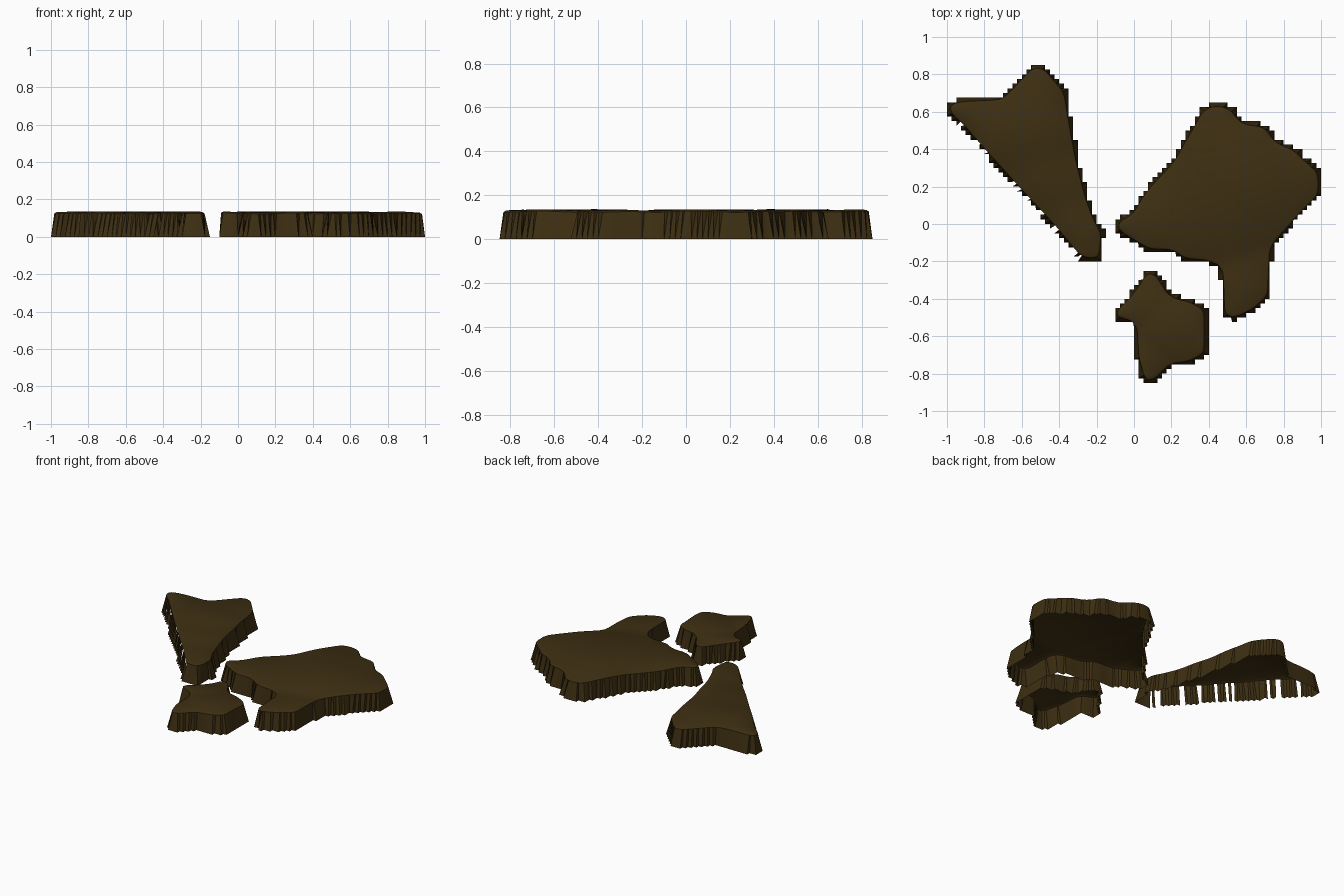
import bpy, bmesh, math, random
from mathutils import Vector

random.seed(4)
cube = bpy.data.objects.get("Cube")
if cube:
    bpy.data.objects.remove(cube, do_unlink=True)

STEP = 0.025      # size of the ragged stair steps along the foot
SPACING = 0.01    # sampling distance along each outline
HEIGHT = 0.132

earth = bpy.data.materials.new("dark_earth")
earth.use_nodes = True
colour = (0.047, 0.028, 0.006, 1)
earth.diffuse_color = colour
shader = earth.node_tree.nodes["Principled BSDF"]
shader.inputs["Base Color"].default_value = colour
shader.inputs["Roughness"].default_value = 0.9


def resample(points):
    """Evenly spaced samples along a closed outline."""
    ring = []
    for i, p in enumerate(points):
        a, b = Vector(p), Vector(points[(i + 1) % len(points)])
        count = max(1, round((b - a).length / SPACING))
        ring += [a.lerp(b, k / count) for k in range(count)]
    return ring


def smooth(ring, reach):
    """Round the outline with a moving average."""
    n = len(ring)
    return [sum((ring[(i + k) % n] for k in range(-reach, reach + 1)), Vector((0, 0)))
            / (2 * reach + 1) for i in range(n)]


def inset(ring, i, distance):
    """Point on a clockwise ring moved inwards; also gives the inward normal."""
    n = len(ring)
    tangent = (ring[(i + 2) % n] - ring[i - 2]).normalized()
    inward = Vector((tangent.y, -tangent.x))
    return ring[i] + inward * distance, inward


def snap(p):
    return Vector((round(p.x / STEP) * STEP, round(p.y / STEP) * STEP))


def stair_path(ring):
    """Axis-aligned stair steps as pairs of foot point and sample index."""
    path = []
    for i, p in enumerate(ring):
        q = snap(p)
        if path and (q - path[-1][0]).length < STEP / 2:
            continue
        if path:
            last = path[-1][0]
            if abs(q.x - last.x) > STEP / 2 and abs(q.y - last.y) > STEP / 2:
                path.append((Vector((q.x, last.y)), i - 1))
        path.append((q, i))
    if (path[0][0] - path[-1][0]).length < STEP / 2:
        path.pop()
    return path


def ripple(p):
    return 0.002 * math.sin(p.x * 17 + p.y * 5) + 0.002 * math.sin(p.y * 23 - p.x * 7)


def slab(name, outline, gaps=0.0):
    """Hollow slab: stepped leaning wall, rounded rim, gently uneven top."""
    raw = resample(outline)
    soft = smooth(raw, 4)
    bm = bmesh.new()
    foot, rim, crown, facing = [], [], [], []
    for q, i in stair_path(raw):
        r, inward = inset(soft, i, 0.016)
        c, _ = inset(soft, i, 0.028)
        foot.append(bm.verts.new((q.x, q.y, 0)))
        rim.append(bm.verts.new((r.x, r.y, HEIGHT - 0.007 + ripple(r))))
        crown.append(bm.verts.new((c.x, c.y, HEIGHT + ripple(c))))
        facing.append(-inward)
    n = len(foot)
    for i in range(n):
        j = (i + 1) % n
        # the wall is torn in places along the front right flank
        torn = facing[i].x < -0.3 and facing[i].y < -0.3 and random.random() < gaps
        if not torn:
            bm.faces.new((foot[j], foot[i], rim[i], rim[j])[::-1])
        bm.faces.new((rim[j], rim[i], crown[i], crown[j])[::-1])
    top = bm.faces.new(crown[::-1])
    bmesh.ops.triangulate(bm, faces=[top])
    # open underside: turn the walls to agree with the upward-facing top
    bmesh.ops.recalc_face_normals(bm, faces=bm.faces[:])
    if sum(f.normal.z * f.calc_area() for f in bm.faces) < 0:
        bmesh.ops.reverse_faces(bm, faces=bm.faces[:])
    mesh = bpy.data.meshes.new(name)
    bm.to_mesh(mesh)
    bm.free()
    mesh.materials.append(earth)
    obj = bpy.data.objects.new(name, mesh)
    bpy.context.collection.objects.link(obj)
    bpy.ops.object.select_all(action="DESELECT")
    obj.select_set(True)
    bpy.context.view_layer.objects.active = obj
    bpy.ops.object.shade_smooth_by_angle(angle=math.radians(40))


# Outlines run clockwise
slab("wedge_slab", [
    (-1, .65), (-.93, .67), (-.71, .68), (-.55, .85), (-.48, .85), (-.36, .71),
    (-.33, .53), (-.3, .36), (-.25, .16), (-.2, .02), (-.16, -.04), (-.17, -.18),
    (-.2, -.2), (-.29, -.19), (-.44, -.01), (-.6, .16), (-.8, .38), (-.93, .53),
    (-1, .59)], gaps=0.2)

slab("large_slab", [
    (-.1, .02), (-.02, .06), (.05, .18), (.2, .34), (.36, .62), (.43, .65),
    (.52, .63), (.58, .55), (.71, .53), (.76, .45), (.86, .41), (.93, .34),
    (1, .28), (1, .15), (.9, .05), (.74, -.13), (.73, -.39), (.64, -.47),
    (.53, -.52), (.47, -.49), (.46, -.24), (.4, -.21), (.27, -.2), (.2, -.15),
    (.08, -.15), (-.02, -.09), (-.1, -.04)])

slab("small_slab", [
    (.05, -.25), (.12, -.25), (.2, -.38), (.3, -.4), (.39, -.45), (.39, -.7),
    (.3, -.75), (.2, -.76), (.11, -.85), (.05, -.85), (.01, -.72), (0, -.54),
    (-.05, -.52), (-.11, -.51), (-.11, -.46), (-.02, -.37), (.03, -.3)])
